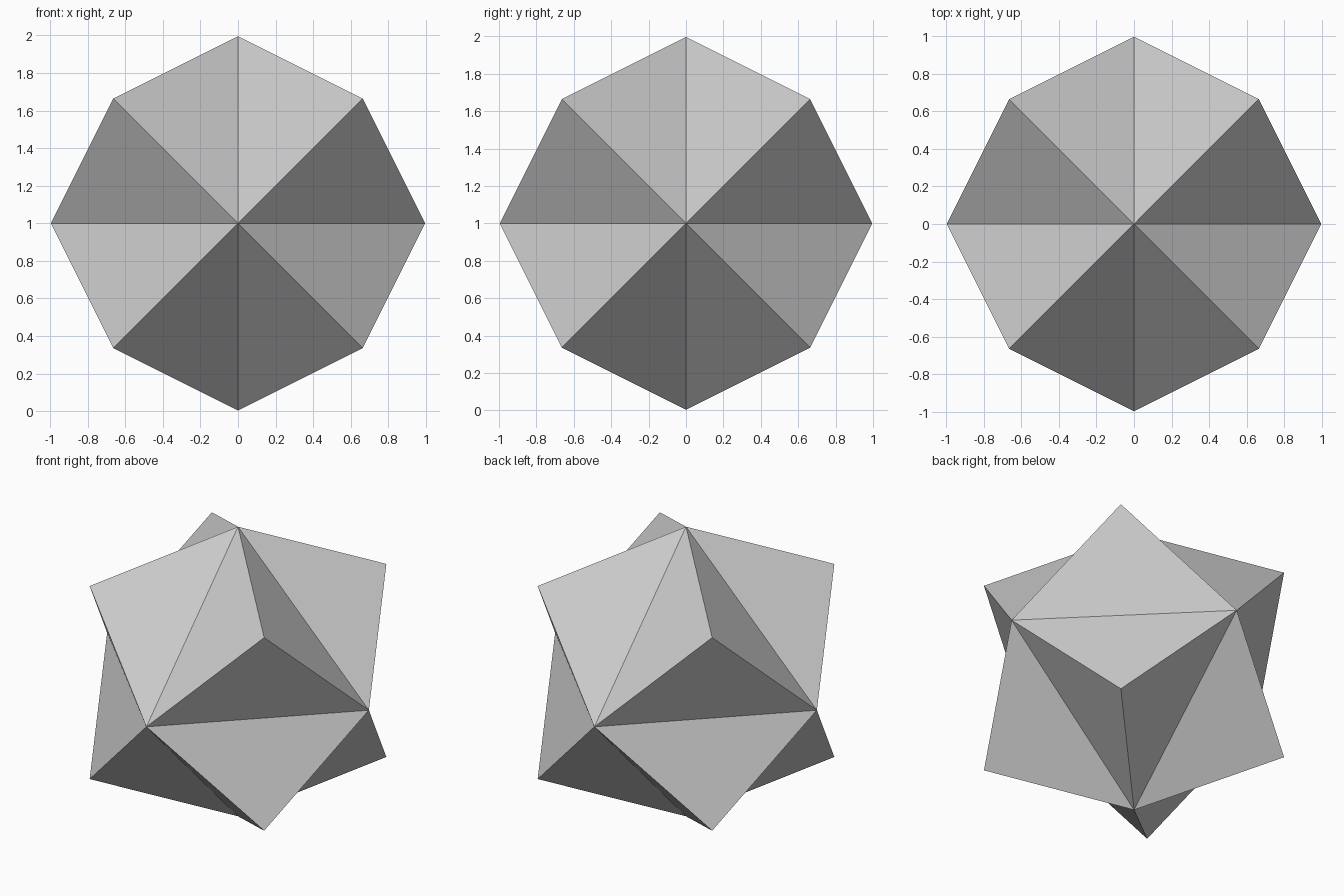
import bpy, bmesh

if "Cube" in bpy.data.objects:
    bpy.data.objects.remove(bpy.data.objects["Cube"])

R = 0.996          # reach of the six axis tips
A = R * 2 / 3      # corner peak: makes the three faces meet at right angles

# One three-sided pyramid sitting on an octahedron face
bm = bmesh.new()
peak = bm.verts.new((A, A, A))
tips = [bm.verts.new([R if i == k else 0 for i in range(3)]) for k in range(3)]
for k in range(3):
    bm.faces.new((peak, tips[k], tips[(k + 1) % 3]))
bmesh.ops.recalc_face_normals(bm, faces=bm.faces)
# Outward orientation
for f in bm.faces:
    f.normal_update()
    if f.normal.dot(f.calc_center_median()) < 0:
        f.normal_flip()

mesh = bpy.data.meshes.new("folded_star")
bm.to_mesh(mesh)
bm.free()

star = bpy.data.objects.new("folded_star", mesh)
star.location = (0, 0, 1)
bpy.context.collection.objects.link(star)

# Repeat the pyramid over all eight octants
mirror = star.modifiers.new("octants", 'MIRROR')
mirror.use_axis = (True, True, True)
mirror.use_clip = True
mirror.merge_threshold = 0.001
